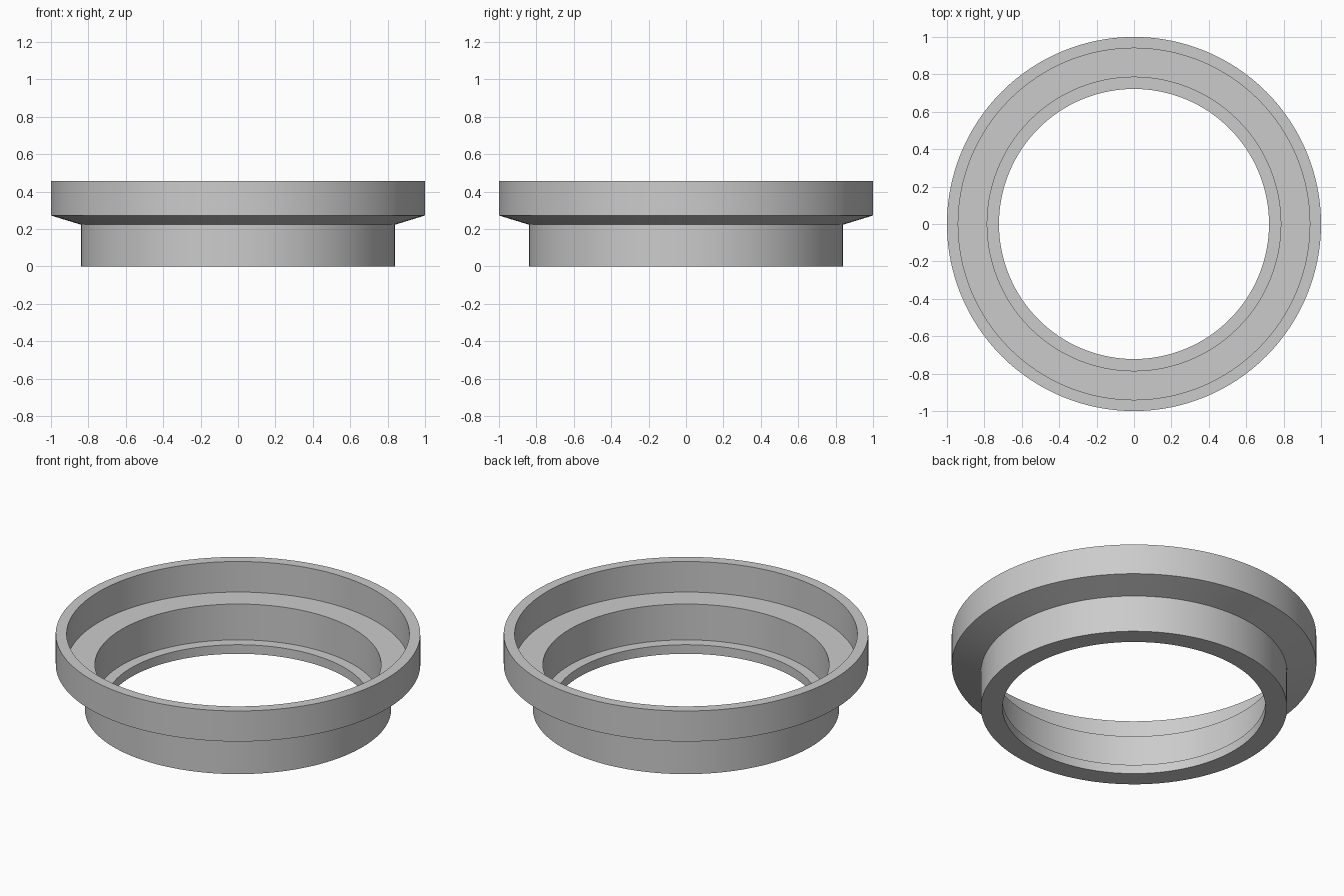
import bpy
import bmesh
import math

cube = bpy.data.objects.get("Cube")
if cube:
    bpy.data.objects.remove(cube, do_unlink=True)

SEGMENTS = 128

grey = bpy.data.materials.new("plain grey")
grey.use_nodes = True
colour = (0.6, 0.6, 0.6, 1)
grey.diffuse_color = colour
grey.node_tree.nodes["Principled BSDF"].inputs["Base Color"].default_value = colour

# Closed wall section (radius, height): outside going up, then inside going down
section = [
    (0.84, 0), (0.84, 0.223), (1, 0.272), (1, 0.457),        # neck, flare, collar
    (0.94, 0.457), (0.94, 0.272), (0.785, 0.272),            # rim, bore, shoulder
    (0.785, 0.055), (0.722, 0.055), (0.722, 0),              # lower bore, bottom lip
]

# Spin the section into a stepped ring
bm = bmesh.new()
verts = [bm.verts.new((r, 0, z)) for r, z in section]
edges = [bm.edges.new((a, b)) for a, b in zip(verts, verts[1:] + verts[:1])]
bmesh.ops.spin(bm, geom=verts + edges, cent=(0, 0, 0), axis=(0, 0, 1),
               angle=math.tau, steps=SEGMENTS, use_merge=True)
bmesh.ops.remove_doubles(bm, verts=bm.verts, dist=0.0001)
bmesh.ops.recalc_face_normals(bm, faces=bm.faces)

mesh = bpy.data.meshes.new("stepped_ring")
bm.to_mesh(mesh)
bm.free()
mesh.materials.append(grey)

ring = bpy.data.objects.new("stepped_ring", mesh)
bpy.context.collection.objects.link(ring)

# Round walls smooth, steps sharp
bpy.ops.object.select_all(action="DESELECT")
ring.select_set(True)
bpy.context.view_layer.objects.active = ring
bpy.ops.object.shade_smooth_by_angle(angle=math.radians(15))
